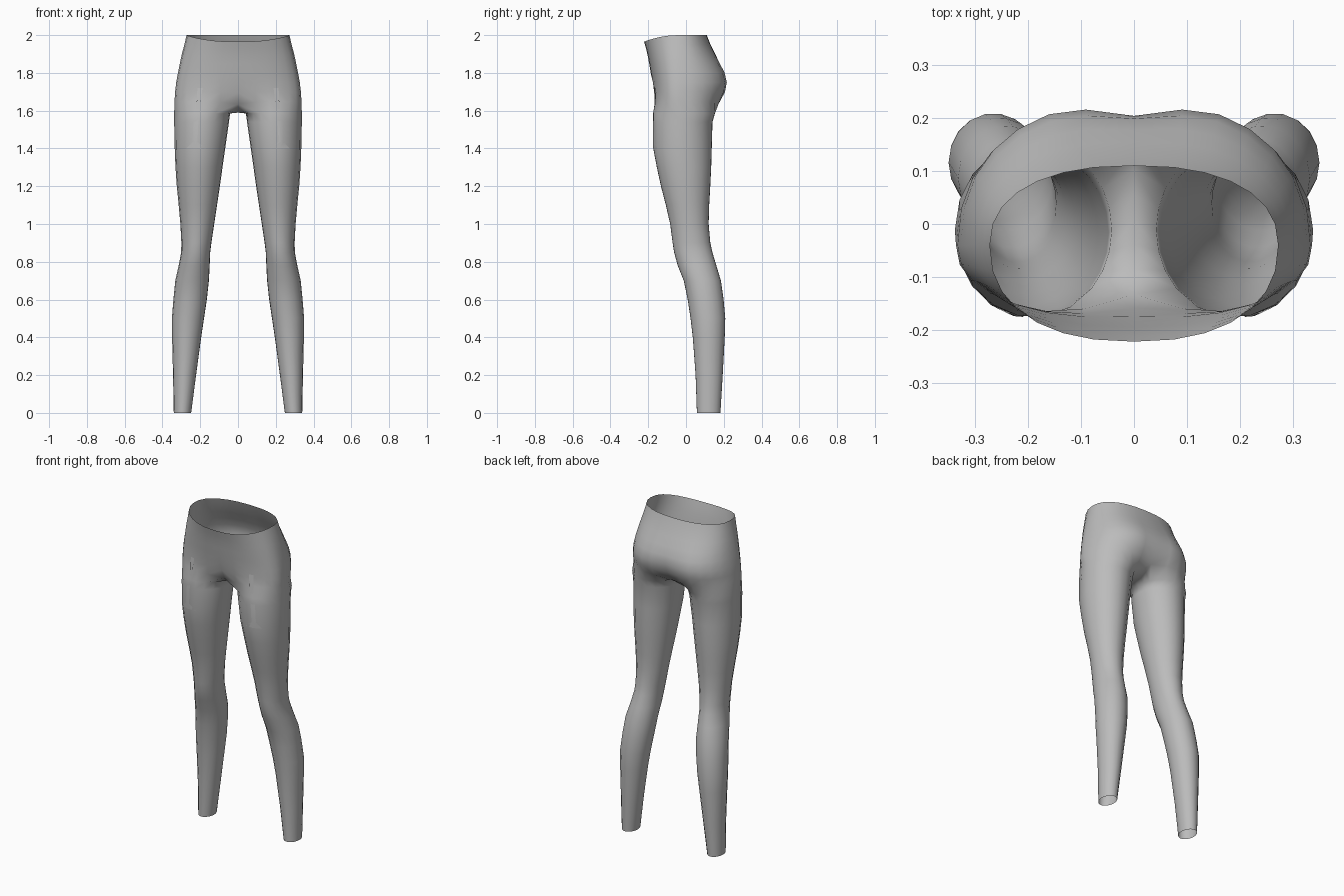
import bpy, bmesh, math
from mathutils import Vector
from mathutils.bvhtree import BVHTree

if "Cube" in bpy.data.objects:
    bpy.data.objects.remove(bpy.data.objects["Cube"])

M, K = 14, 5          # outer segments of a half ring, points under the crotch

grey = bpy.data.materials.new("grey cloth")
grey.diffuse_color = (0.5, 0.5, 0.5, 1)
grey.use_nodes = True
grey.node_tree.nodes["Principled BSDF"].inputs["Base Color"].default_value = grey.diffuse_color


def spow(v, e):
    return math.copysign(abs(v) ** e, v)


def torso_ring(z, rx, yf, yb, front_dent, back_dent, dip):
    """Half ring from centre front round the side to centre back."""
    pts = []
    c = -0.04
    for i in range(M + 1):
        a = math.pi * (i / M - 0.5)
        x = 0 if i in (0, M) else rx * spow(math.cos(a), 0.85)
        s = spow(math.sin(a), 0.88)
        y = c + s * ((yb - c) if s > 0 else (c - yf))
        g = math.exp(-(x / 0.09) ** 2)
        y += front_dent * g if s < 0 else -back_dent * g
        # the waistband dips at the front, the last ring dips to the crotch
        drop = dip * max(0, -s) ** 2 if z > 1.8 else dip * g
        pts.append(Vector((x, y, z - drop)))
    return pts


def leg_ring(z, x_in, x_out, yf, yb):
    """Closed ring matching the half ring plus the crotch points."""
    cx, cy = (x_in + x_out) / 2, (yf + yb) / 2
    rx, ry = (x_out - x_in) / 2, (yb - yf) / 2
    half = math.radians(138)
    angles = [-half + 2 * half * i / M for i in range(M + 1)]
    step = (2 * math.pi - 2 * half) / (K + 1)
    angles += [half + step * (k + 1) for k in range(K)]
    return [Vector((cx + rx * math.cos(a), cy + ry * math.sin(a), z)) for a in angles]


# z, half width, front y, back y, front dent, back dent, dip
torso = [
    (2.00, 0.272, -0.222, 0.11, 0, 0, 0.035),
    (1.95, 0.284, -0.212, 0.13, 0, 0, 0.02),
    (1.90, 0.297, -0.203, 0.158, 0, 0.003, 0.008),
    (1.85, 0.308, -0.195, 0.188, 0, 0.010, 0.0),
    (1.80, 0.318, -0.187, 0.217, 0, 0.018, 0.0),
    (1.75, 0.327, -0.180, 0.232, 0.005, 0.028, 0.0),
    (1.70, 0.333, -0.178, 0.224, 0.018, 0.035, 0.005),
    (1.65, 0.336, -0.178, 0.200, 0.045, 0.050, 0.015),
]
# z, inner x, outer x, front y, back y
leg = [
    (1.585, 0.042, 0.338, -0.176, 0.155),
    (1.54, 0.048, 0.338, -0.176, 0.142),
    (1.40, 0.068, 0.335, -0.175, 0.138),
    (1.30, 0.082, 0.331, -0.156, 0.135),
    (1.20, 0.096, 0.324, -0.134, 0.130),
    (1.10, 0.111, 0.314, -0.108, 0.124),
    (1.00, 0.126, 0.305, -0.085, 0.121),
    (0.90, 0.141, 0.300, -0.072, 0.130),
    (0.85, 0.147, 0.301, -0.064, 0.141),
    (0.78, 0.150, 0.314, -0.045, 0.162),
    (0.70, 0.154, 0.332, -0.013, 0.186),
    (0.60, 0.165, 0.342, 0.008, 0.200),
    (0.50, 0.180, 0.350, 0.023, 0.209),
    (0.40, 0.195, 0.349, 0.035, 0.206),
    (0.20, 0.222, 0.344, 0.050, 0.195),
    (0.00, 0.248, 0.340, 0.057, 0.183),
]

bm = bmesh.new()


def add_ring(pts):
    return [bm.verts.new(p) for p in pts]


def bridge(a, b, closed):
    n = len(a)
    for i in range(n if closed else n - 1):
        j = (i + 1) % n
        bm.faces.new((a[i], b[i], b[j], a[j]))


# hips
ring = add_ring(torso_ring(*torso[0]))
for level in torso[1:]:
    new = add_ring(torso_ring(*level))
    bridge(ring, new, False)
    ring = new

# crotch line on the centre plane, from back to front
front, back = ring[0].co, ring[M].co
seam = []
for k in range(K):
    t = (k + 1) / (K + 1)
    p = back.lerp(front, t)
    p.z += (1.59 - p.z) * min(1, 1.15 * math.sin(math.pi * t) ** 0.7)
    seam.append(p)
ring = ring + add_ring(seam)

# leg
for level in leg:
    new = add_ring(leg_ring(*level))
    bridge(ring, new, True)
    ring = new

# mirror to the other side
geom = bm.verts[:] + bm.edges[:] + bm.faces[:]
bmesh.ops.mirror(bm, geom=geom, axis='X', merge_dist=0.0005)
bmesh.ops.remove_doubles(bm, verts=bm.verts, dist=0.0005)
bmesh.ops.recalc_face_normals(bm, faces=bm.faces)
tree = BVHTree.FromBMesh(bm)


def make_object(name, mesh_bm):
    me = bpy.data.meshes.new(name)
    mesh_bm.to_mesh(me)
    mesh_bm.free()
    me.materials.append(grey)
    for p in me.polygons:
        p.use_smooth = True
    ob = bpy.data.objects.new(name, me)
    bpy.context.collection.objects.link(ob)
    return ob


make_object("leggings", bm)

# thigh folds: narrow strips lying on the cloth (z, outer x, inner x)
fold = [(1.40, 0.273, 0.172), (1.435, 0.241, 0.215), (1.53, 0.236, 0.21),
        (1.62, 0.22, 0.20), (1.72, 0.215, 0.188)]
for side, label in ((1, "right"), (-1, "left")):
    fb = bmesh.new()
    rows = []
    for z, xo, xi in fold:
        row = []
        for x in (xi, (xi + xo) / 2, xo):
            hit = tree.ray_cast(Vector((side * x, -1, z)), Vector((0, 1, 0)))[0]
            row.append(fb.verts.new((side * x, hit.y - 0.002, z)))
        rows.append(row)
    for a, b in zip(rows, rows[1:]):
        for i in range(2):
            q = (a[i], a[i + 1], b[i + 1], b[i])
            fb.faces.new(q if side > 0 else q[::-1])
    make_object("thigh_fold_" + label, fb)
